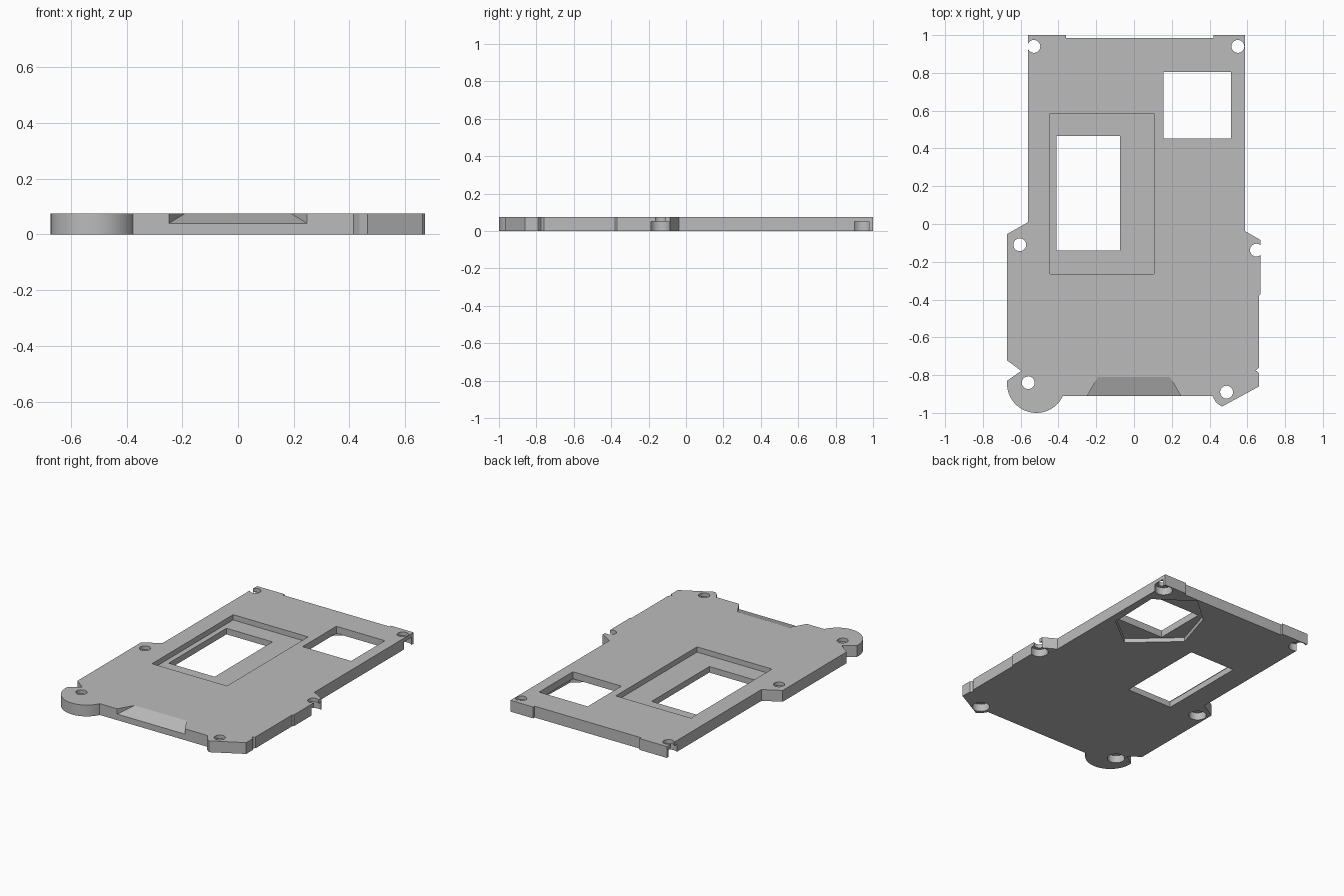
import bpy
import bmesh
from math import cos, sin, pi, radians

if "Cube" in bpy.data.objects:
    bpy.data.objects.remove(bpy.data.objects["Cube"], do_unlink=True)

TOP = 0.075

grey = bpy.data.materials.new("plain grey")
grey.use_nodes = True
grey.diffuse_color = (0.5, 0.5, 0.5, 1)
grey.node_tree.nodes["Principled BSDF"].inputs["Base Color"].default_value = (0.5, 0.5, 0.5, 1)


def arc(cx, cy, r, start, end, n):
    """Points along an arc, angles in degrees."""
    angles = [radians(start + (end - start) * i / n) for i in range(n + 1)]
    return [(cx + r * cos(a), cy + r * sin(a)) for a in angles]


def finish(bm, name):
    bmesh.ops.recalc_face_normals(bm, faces=bm.faces)
    mesh = bpy.data.meshes.new(name)
    bm.to_mesh(mesh)
    bm.free()
    obj = bpy.data.objects.new(name, mesh)
    bpy.context.collection.objects.link(obj)
    mesh.materials.append(grey)
    return obj


def prism(name, outline, z0, z1):
    """Extrude a plan outline from z0 to z1."""
    bm = bmesh.new()
    face = bm.faces.new([bm.verts.new((x, y, z0)) for x, y in outline])
    grown = bmesh.ops.extrude_face_region(bm, geom=[face])["geom"]
    verts = [g for g in grown if isinstance(g, bmesh.types.BMVert)]
    bmesh.ops.translate(bm, vec=(0, 0, z1 - z0), verts=verts)
    return finish(bm, name)


def box(x0, x1, y0, y1):
    return [(x0, y0), (x1, y0), (x1, y1), (x0, y1)]


def cut(target, cutter):
    """Subtract a helper solid and remove it."""
    cutter.hide_render = True
    mod = target.modifiers.new("cut", "BOOLEAN")
    mod.operation = "DIFFERENCE"
    mod.solver = "EXACT"
    mod.object = cutter
    bpy.context.view_layer.objects.active = target
    bpy.ops.object.modifier_apply(modifier=mod.name)
    bpy.data.objects.remove(cutter, do_unlink=True)


# Plate outline: back edge, +x side, front edge, rounded lobe, -x side
outline = [(-0.56, 1), (-0.36, 1), (-0.36, 0.985), (0.42, 0.985), (0.42, 1), (0.587, 1),
           (0.587, -0.037), (0.67, -0.085), (0.67, -0.37), (0.662, -0.38),
           (0.662, -0.76), (0.645, -0.775), (0.662, -0.79), (0.662, -0.86),
           (0.465, -0.967), (0.435, -0.945), (0.415, -0.91)]
outline += arc(-0.517, -0.845, 0.155, -25, -180, 28)
outline += [(-0.672, -0.83), (-0.597, -0.778), (-0.672, -0.722), (-0.672, -0.053), (-0.56, 0.01)]
plate = prism("cover_plate", outline, 0, TOP)

# Recess in the top and the two window openings
cut(plate, prism("recess_cutter", box(-0.445, 0.105, -0.265, 0.585), 0.04, 0.2))
cut(plate, prism("window_cutter", box(-0.41, -0.073, -0.14, 0.465), -0.1, 0.2))
cut(plate, prism("square_window_cutter", box(0.157, 0.513, 0.452, 0.805), -0.1, 0.2))

# Angular pocket in the underside around the square window
pocket = [(0.53, 0.455), (0.32, 0.29), (0.045, 0.54), (0.13, 0.82), (0.305, 0.972), (0.54, 0.81)]
cut(plate, prism("pocket_cutter", pocket, -0.1, 0.028))

# Sloped finger notch in the front edge
bm = bmesh.new()
sections = []
for y, half, floor in ((-0.96, 0.277, 0.0225), (-0.81, 0.19, TOP)):
    sections.append([bm.verts.new((x, y, z)) for x, z in
                     ((-half, floor), (half, floor), (half, 0.15), (-half, 0.15))])
a, b = sections
bm.faces.new(a)
bm.faces.new(b)
for i in range(4):
    j = (i + 1) % 4
    bm.faces.new((a[i], a[j], b[j], b[i]))
cut(plate, finish(bm, "notch_cutter"))

# Screw holes, counterbored from below
for x, y in ((-0.53, 0.94), (0.55, 0.94), (-0.605, -0.11),
             (0.648, -0.138), (-0.56, -0.84), (0.49, -0.89)):
    cut(plate, prism("hole_cutter", arc(x, y, 0.034, 0, 345, 23), -0.1, 0.2))
    cut(plate, prism("counterbore_cutter", arc(x, y, 0.054, 0, 348.75, 31), -0.1, 0.05))

# Smooth rounded walls, crisp edges elsewhere
bpy.ops.object.select_all(action="DESELECT")
plate.select_set(True)
bpy.context.view_layer.objects.active = plate
bpy.ops.object.shade_smooth_by_angle(angle=radians(18))
